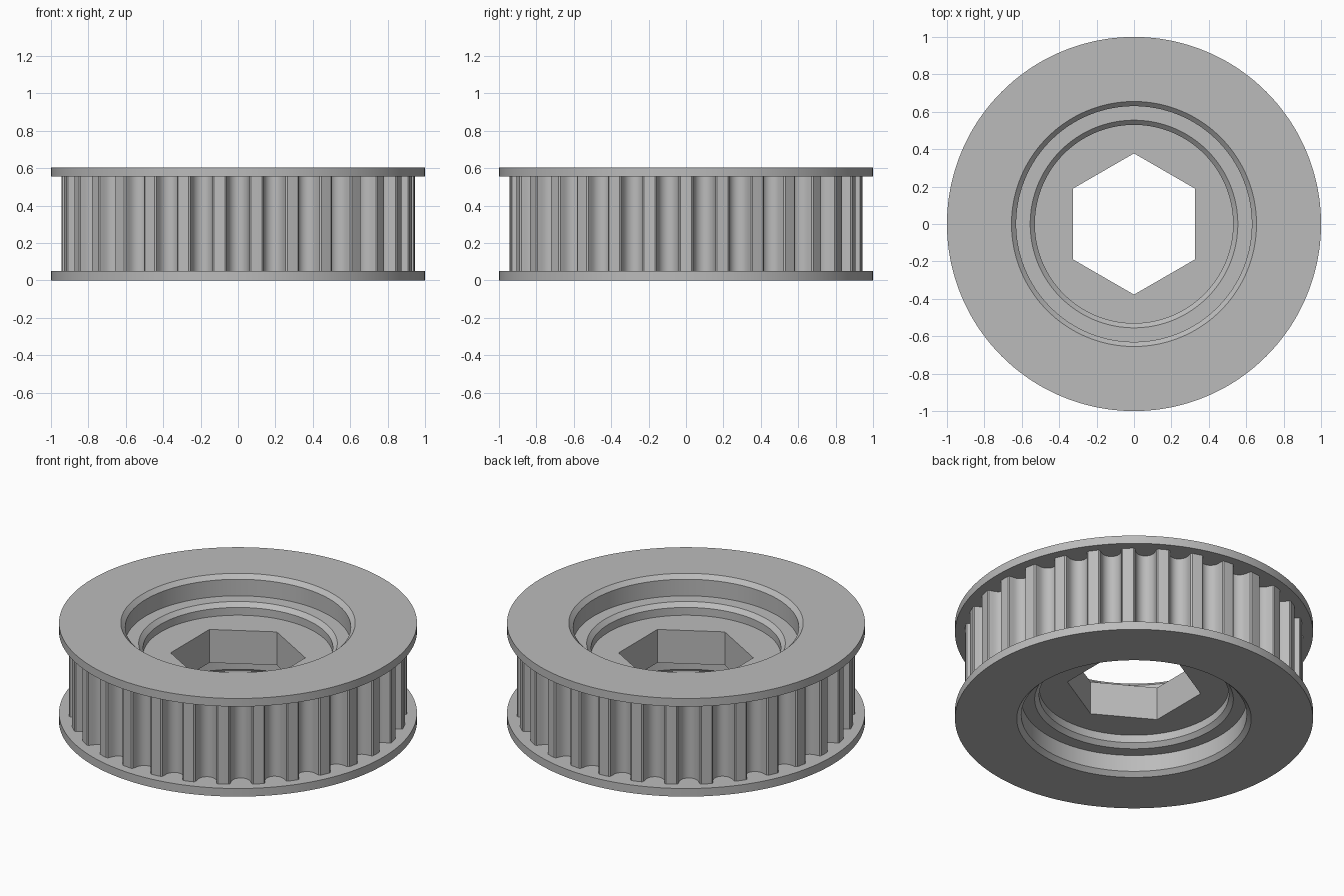
import bpy
import bmesh
from math import cos, sin, pi, radians

TEETH, STEPS = 30, 16
N = TEETH * STEPS
PITCH = 2 * pi / TEETH
HEIGHT, FLANGE = 0.605, 0.05
TIP_R, GROOVE_R = 0.945, 0.057

cube = bpy.data.objects.get("Cube")
if cube:
    bpy.data.objects.remove(cube, do_unlink=True)

grey = bpy.data.materials.new("metal_grey")
grey.use_nodes = True
colour = (0.5, 0.5, 0.5, 1)
grey.diffuse_color = colour
grey.node_tree.nodes["Principled BSDF"].inputs["Base Color"].default_value = colour


def circle(r, z):
    return [(r * cos(2 * pi * i / N), r * sin(2 * pi * i / N), z) for i in range(N)]


def hexagon(flat, z):
    # flats face left and right, corners point front and back
    pts = []
    for i in range(N):
        a = 2 * pi * i / N
        r = flat / cos((a + pi / 6) % (pi / 3) - pi / 6)
        pts.append((r * cos(a), r * sin(a), z))
    return pts


def toothed(z):
    # rounded groove between narrow flat lands: (sideways, depth) pairs
    lip = [(-0.069, 0), (-0.061, 0.006)]
    arc = [(-GROOVE_R * cos(pi * k / 10), 0.028 + GROOVE_R * sin(pi * k / 10))
           for k in range(11)]
    groove = lip + arc + [(-u, d) for u, d in reversed(lip)]
    pts = []
    for t in range(TEETH):
        mid = (t + 0.5) * PITCH
        polar = [(t * PITCH, TIP_R)] + [(mid + u / TIP_R, TIP_R - d) for u, d in groove]
        pts += [(r * cos(a), r * sin(a), z) for a, r in polar]
    return pts


def skin(name, loops):
    # bridge a stack of equal-length rings with quads
    bm = bmesh.new()
    rings = [[bm.verts.new(p) for p in loop] for loop in loops]
    for a, b in zip(rings, rings[1:]):
        for i in range(N):
            j = (i + 1) % N
            bm.faces.new((a[i], a[j], b[j], b[i]))
    mesh = bpy.data.meshes.new(name)
    bm.to_mesh(mesh)
    bm.free()
    mesh.materials.append(grey)
    obj = bpy.data.objects.new(name, mesh)
    bpy.context.collection.objects.link(obj)
    bpy.ops.object.select_all(action='DESELECT')
    obj.select_set(True)
    bpy.context.view_layer.objects.active = obj
    bpy.ops.object.shade_smooth_by_angle(angle=radians(25))
    return obj


# toothed belt surface and central hexagonal hole
FLOOR = 0.2
skin("toothed_rim", [toothed(FLANGE), toothed(HEIGHT - FLANGE)])
skin("hex_bore", [hexagon(0.327, HEIGHT - FLOOR), hexagon(0.327, FLOOR)])

# stepped, chamfered pocket: (radius, depth below the outer face)
POCKET = [(0.655, 0), (0.63, 0.025), (0.63, 0.127), (0.555, 0.127),
          (0.53, 0.152), (0.53, FLOOR)]

# matching flange and pocket on both sides
for side in ("upper", "lower"):
    def level(d):
        return HEIGHT - d if side == "upper" else d

    flange = [toothed(level(FLANGE)), circle(1, level(FLANGE)),
              circle(1, level(0)), circle(POCKET[0][0], level(0))]
    pocket = [circle(r, level(d)) for r, d in POCKET] + [hexagon(0.327, level(FLOOR))]
    if side == "lower":
        flange.reverse()
        pocket.reverse()
    skin(side + "_flange", flange)
    skin(side + "_bearing_pocket", pocket)
